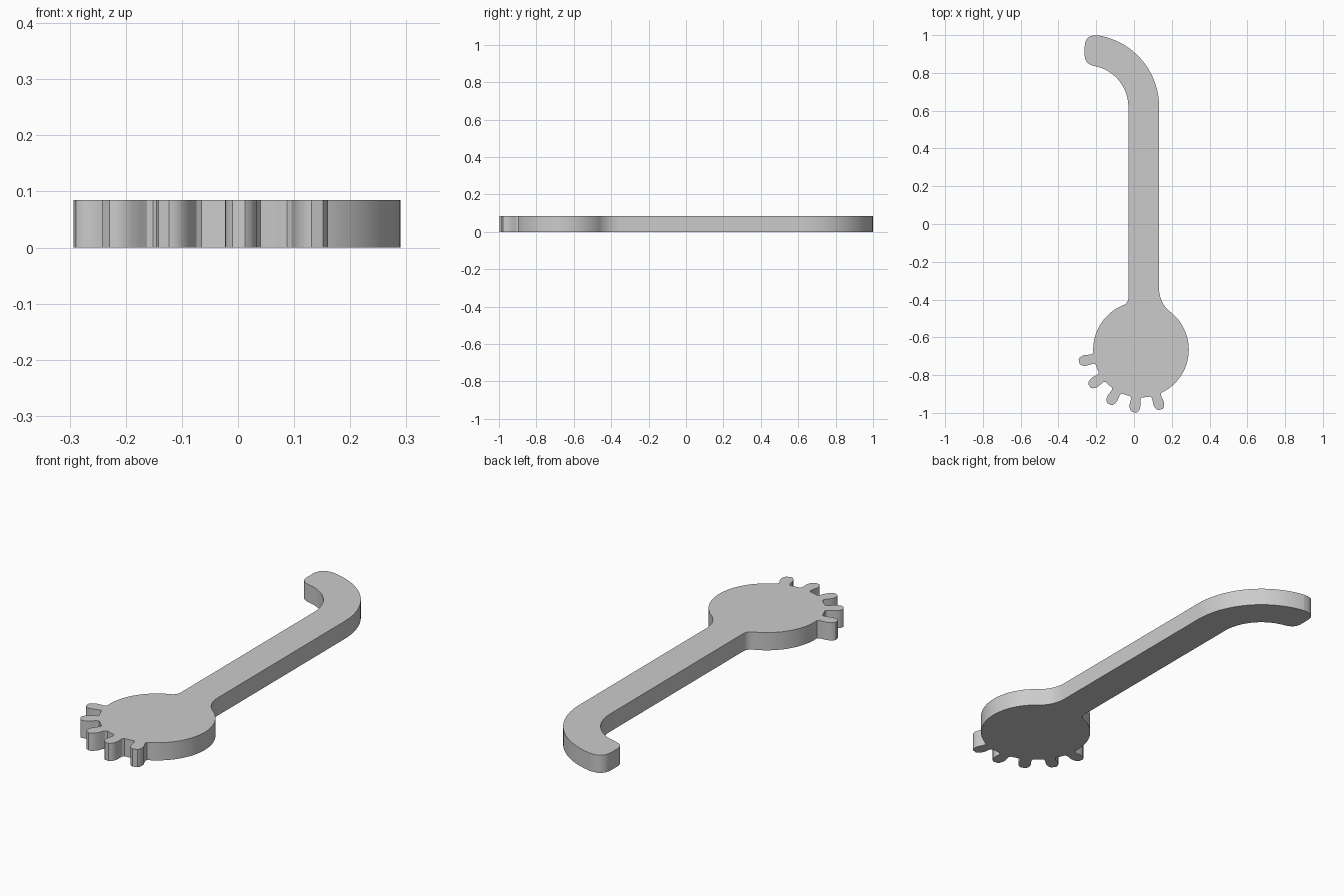
import bpy, bmesh
from math import sin, cos, radians, degrees, atan2, sqrt

if "Cube" in bpy.data.objects:
    bpy.data.objects.remove(bpy.data.objects["Cube"])

THICK = 0.085
HX, HY, HR = 0.037, -0.665, 0.253        # round hub
ARM_L, ARM_R = -0.03, 0.133              # straight arm sides
BX, BY = -0.25, 0.62                     # centre of the hook bend


def arc(cx, cy, r, a0, a1, n):
    return [(cx + r * cos(radians(a0 + (a1 - a0) * i / n)),
             cy + r * sin(radians(a0 + (a1 - a0) * i / n))) for i in range(n + 1)]


def tooth(angle):
    # half of the tooth as (radius, half width), mirrored about its axis
    half = [(0.252, 0.030), (0.262, 0.025), (0.275, 0.026), (0.298, 0.029),
            (0.315, 0.026), (0.327, 0.020), (0.334, 0.011)]
    pts = [(r, -w) for r, w in half] + [(r, w) for r, w in reversed(half)]
    c, s = cos(radians(angle)), sin(radians(angle))
    return [(HX + r * c - w * s, HY + r * s + w * c) for r, w in pts]


def fillet(side, r, sign):
    # concave arc joining an arm side to the hub
    cx = side + sign * r
    dx = cx - HX
    dy = sqrt((HR + r) ** 2 - dx ** 2)
    return cx, HY + dy, degrees(atan2(dy, dx))


def bezier(p0, p1, p2, n=6):
    return [tuple((1 - t) ** 2 * a + 2 * t * (1 - t) * b + t * t * c
                  for a, b, c in zip(p0, p1, p2))
            for t in (i / n for i in range(n + 1))]


# gear teeth with hub arcs between them
outline = []
angles = [191 + 24.3 * i for i in range(5)]
for i, a in enumerate(angles):
    outline += tooth(a)
    if i < 4:
        outline += arc(HX, HY, HR, a + 8, a + 16.3, 4)

# hub right side and wide fillet into the arm
rx, ry, ra = fillet(ARM_R, 0.15, 1)
outline += arc(HX, HY, HR, angles[-1] + 8, 360 + ra - 1, 40)
outline += arc(rx, ry, 0.15, 180 + ra, 180, 12)

# outer bend, rounded hook end, inner bend
outer = arc(BX, BY, ARM_R - BX, 0, 81, 28)
inner = arc(BX, BY, ARM_L - BX, 76, 0, 24)
outline += outer
outline += bezier(outer[-1], (-0.26, 1.005), (-0.261, 0.94))
outline += bezier((-0.261, 0.89), (-0.26, 0.842), inner[0])
outline += inner[1:]

# tight fillet back to the hub and its left side
lx, ly, la = fillet(ARM_L, 0.04, -1)
outline += arc(lx, ly, 0.04, 0, la - 180, 8)
outline += arc(HX, HY, HR, la + 1, angles[0] - 8, 26)

# solid plate
bm = bmesh.new()
face = bm.faces.new([bm.verts.new((x, y, 0)) for x, y in outline])
ext = bmesh.ops.extrude_face_region(bm, geom=[face])
top = [v for v in ext["geom"] if isinstance(v, bmesh.types.BMVert)]
bmesh.ops.translate(bm, verts=top, vec=(0, 0, THICK))
bmesh.ops.recalc_face_normals(bm, faces=bm.faces)
mesh = bpy.data.meshes.new("toothed_lever")
bm.to_mesh(mesh)
bm.free()
lever = bpy.data.objects.new("toothed_lever", mesh)
bpy.context.collection.objects.link(lever)
bpy.context.view_layer.objects.active = lever
lever.select_set(True)
bpy.ops.object.shade_smooth_by_angle(angle=radians(30))
